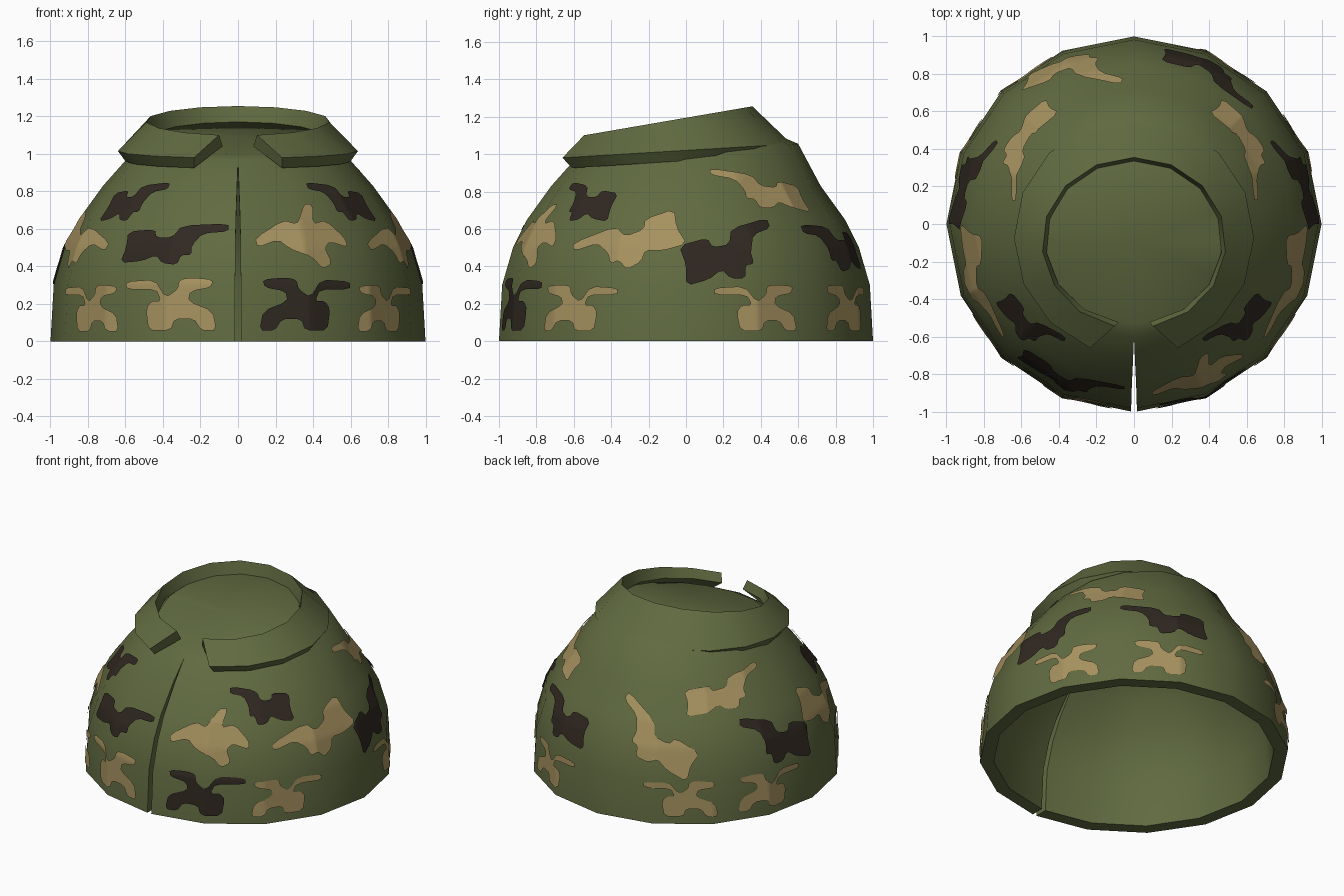
import bpy, bmesh
from math import sin, cos, pi, radians
from mathutils import Vector
from mathutils.bvhtree import BVHTree

if "Cube" in bpy.data.objects:
    bpy.data.objects.remove(bpy.data.objects["Cube"])


def material(name, rgb):
    m = bpy.data.materials.new(name)
    m.diffuse_color = (*rgb, 1)
    m.use_nodes = True
    m.node_tree.nodes["Principled BSDF"].inputs["Base Color"].default_value = m.diffuse_color
    return m


GREEN = material("olive", (0.118, 0.145, 0.052))
TAN = material("tan", (0.38, 0.285, 0.115))
DARK = material("dark_brown", (0.03, 0.021, 0.015))


def to_object(bm, name, mat, smooth=30):
    me = bpy.data.meshes.new(name)
    bm.to_mesh(me)
    me.materials.append(mat)
    ob = bpy.data.objects.new(name, me)
    bpy.context.collection.objects.link(ob)
    bpy.ops.object.select_all(action='DESELECT')
    ob.select_set(True)
    bpy.context.view_layer.objects.active = ob
    bpy.ops.object.shade_smooth_by_angle(angle=radians(smooth))
    return ob


# Domed body: 16-sided double-walled shell, slit down the front, tilted neck disc
PROFILE = [(1, 0), (.983, .3), (.925, .5), (.85, .65), (.72, .83), (.6, .965), (.47, 0)]
SLIT = [.015, .015, .014, .011, .005, 0, 0]
N = 16


def dome_layer(bm, wall):
    rows = []
    for i, ((r, z), gap) in enumerate(zip(PROFILE, SLIT)):
        row = []
        for k in range(N + 1):
            if k == N and gap == 0:
                row.append(row[0])
                continue
            a = -pi / 2 + 2 * pi * k / N
            x = gap if k == 0 else -gap if k == N else (r - wall) * cos(a)
            y = (r - wall) * sin(a)
            zz = z
            if i == 5:      # collar base rises towards the back
                zz += .09 * max(0, sin(a)) - wall * .6
            elif i == 6:    # neck disc edge leans forward
                y = -.1 + (r - .04 - wall) * sin(a)
                zz = 1.085 + .2 * (y + .1) - wall
            elif i:
                zz -= wall * .5 * z
            row.append(bm.verts.new((x, y, zz)))
        rows.append(row)
    top = bm.verts.new((0, -.1, 1.09 - wall))
    for lo, hi in zip(rows, rows[1:]):
        for k in range(N):
            bm.faces.new((lo[k], lo[k + 1], hi[k + 1], hi[k]))
    for k in range(N):
        bm.faces.new((rows[-1][k], rows[-1][k + 1], top))
    return rows


bm = bmesh.new()
outer = dome_layer(bm, 0)
surface = BVHTree.FromBMesh(bm)
inner = dome_layer(bm, .09)
for k in range(N):      # bottom rim
    bm.faces.new((outer[0][k], outer[0][k + 1], inner[0][k + 1], inner[0][k]))
for k in (0, N):        # slit walls
    for i in range(5):
        bm.faces.new((outer[i][k], outer[i + 1][k], inner[i + 1][k], inner[i][k]))
bmesh.ops.recalc_face_normals(bm, faces=bm.faces[:])
to_object(bm, "body_shell", GREEN, 40)

# Folded collar: four-point section swept round the neck, open at the front
bm = bmesh.new()
sections = []
STEPS = 14


def around(i, gap, cy, rx, ry):
    a = radians(-90 + gap + (360 - 2 * gap) * i / STEPS)
    return rx * cos(a), cy + ry * sin(a)


for i in range(STEPS + 1):
    cx, cy = around(i, 12, -.1, .49, .455)
    ox, oy = around(i, 21.5, -.07, .64, .635)
    lx, ly = around(i, 23, -.07, .6, .585)
    bx, by = around(i, 10, -.1, .47, .43)
    cz = 1.10 + (cy + .55) * .172
    oz = .98 + (oy + .67) * .06
    sections.append([bm.verts.new(p) for p in (
        (cx, cy, cz), (ox, oy, oz), (lx, ly, oz - .055),
        (bx, by, cz - .06 - .06 * (cy + .55)))])
for s, t in zip(sections, sections[1:]):
    for j in range(4):
        bm.faces.new((s[j], t[j], t[(j + 1) % 4], s[(j + 1) % 4]))
bm.faces.new(sections[0])
bm.faces.new(sections[-1][::-1])
bmesh.ops.recalc_face_normals(bm, faces=bm.faces[:])
to_object(bm, "collar", GREEN, 35)

# Camouflage blotch outlines (sideways, up)
FORKED = [(-.24, -.13), (-.16, -.13), (-.12, -.07), (-.02, -.07), (0, -.13), (.13, -.13),
          (.15, -.02), (.12, .02), (.06, .02), (.09, .08), (.28, .08), (.28, .12), (.1, .13),
          (.03, .04), (-.03, .08), (-.04, .13), (-.1, .14), (-.22, .13),
          (-.21, .09), (-.1, .07), (-.09, .02), (-.22, -.03)]
LONG = [(-.27, -.1), (-.25, -.02), (-.27, .06), (-.1, .07), (-.08, .03), (.02, .03),
        (.06, .09), (.32, .1), (.32, .06), (.18, .05), (.13, -.01), (.13, -.06),
        (.08, -.06), (.06, -.11), (-.02, -.1), (-.06, -.06), (-.14, -.09)]
CROSS = [(-.25, -.06), (-.26, -.01), (-.1, .08), (-.03, .06), (0, .1), (.05, .16),
         (.11, .16), (.07, .06), (.16, .08), (.25, -.01), (.25, -.06), (.15, -.03),
         (.11, -.06), (.14, -.14), (.08, -.17), (.03, -.11), (-.08, -.07), (-.14, -.02)]


def rounded(pts):
    """Cut every corner of an outline once."""
    out = []
    for (ax, ay), (bx, by) in zip(pts, pts[1:] + pts[:1]):
        out += [(ax + (bx - ax) * t, ay + (by - ay) * t) for t in (.2, .8)]
    return out


def blotch(target, shape, azimuth, z0, sx=1, sz=1, tilt=0):
    """Lay a subdivided outline on the body surface."""
    bm = bmesh.new()
    c, s = cos(radians(tilt)), sin(radians(tilt))
    pts = [(u * sx * 1.03, v * sz * 1.05) for u, v in rounded(shape)]
    face = bm.faces.new([bm.verts.new((u * c - v * s, u * s + v * c, 0)) for u, v in pts])
    face.normal_update()
    bmesh.ops.triangulate(bm, faces=[face])
    bmesh.ops.subdivide_edges(bm, edges=bm.edges[:], cuts=4, use_grid_fill=True)
    mid = Vector((cos(radians(azimuth)), sin(radians(azimuth)), 0))
    r0 = surface.ray_cast(Vector((0, 0, z0)), mid)[3]
    for v in bm.verts:
        a = radians(azimuth) + v.co.x / r0
        d = Vector((cos(a), sin(a), 0))
        z = max(.01, z0 + v.co.y)
        r = surface.ray_cast(Vector((0, 0, z)), d)[3] or r0
        v.co = d * (r + .009) + Vector((0, 0, z + .004))
    bmesh.ops.recalc_face_normals(bm, faces=bm.faces[:])
    if sum(f.normal.dot(f.calc_center_median()) for f in bm.faces) < 0:
        bmesh.ops.reverse_faces(bm, faces=bm.faces[:])
    me = bpy.data.meshes.new("tmp")
    bm.to_mesh(me)
    target.from_mesh(me)
    bpy.data.meshes.remove(me)


dark, tan = bmesh.new(), bmesh.new()
# Lower row
blotch(dark, FORKED, -69, .19)
blotch(tan, FORKED, 249, .19, -1)
for az, side in ((-37, 1), (24, -1), (62, 1), (124, -1), (158, 1), (217, -1)):
    blotch(tan, FORKED, az, .17, .9 * side, .88)
# Middle row
blotch(dark, LONG, 246, .52)
blotch(tan, CROSS, -67, .56)
blotch(tan, LONG, 112, .53, -1.05, 1.2, -25)
blotch(dark, LONG, 64, .50, -.95, 1.15)
for side in (1, -1):
    mid = 90 - 90 * side
    blotch(tan, LONG, mid - 19 * side, .53, -side, 1.2, 22 * side)
    blotch(dark, LONG, mid + 14 * side, .47, .9 * side, 1.3, 10 * side)
    # Upper row
    blotch(dark, LONG, mid - 43 * side, .74, -.68 * side, .9, -3 * side)
    blotch(tan, LONG, mid + 35 * side, .80, -.95 * side, .85, -6 * side)
to_object(dark, "dark_blotches", DARK)
to_object(tan, "tan_blotches", TAN)
